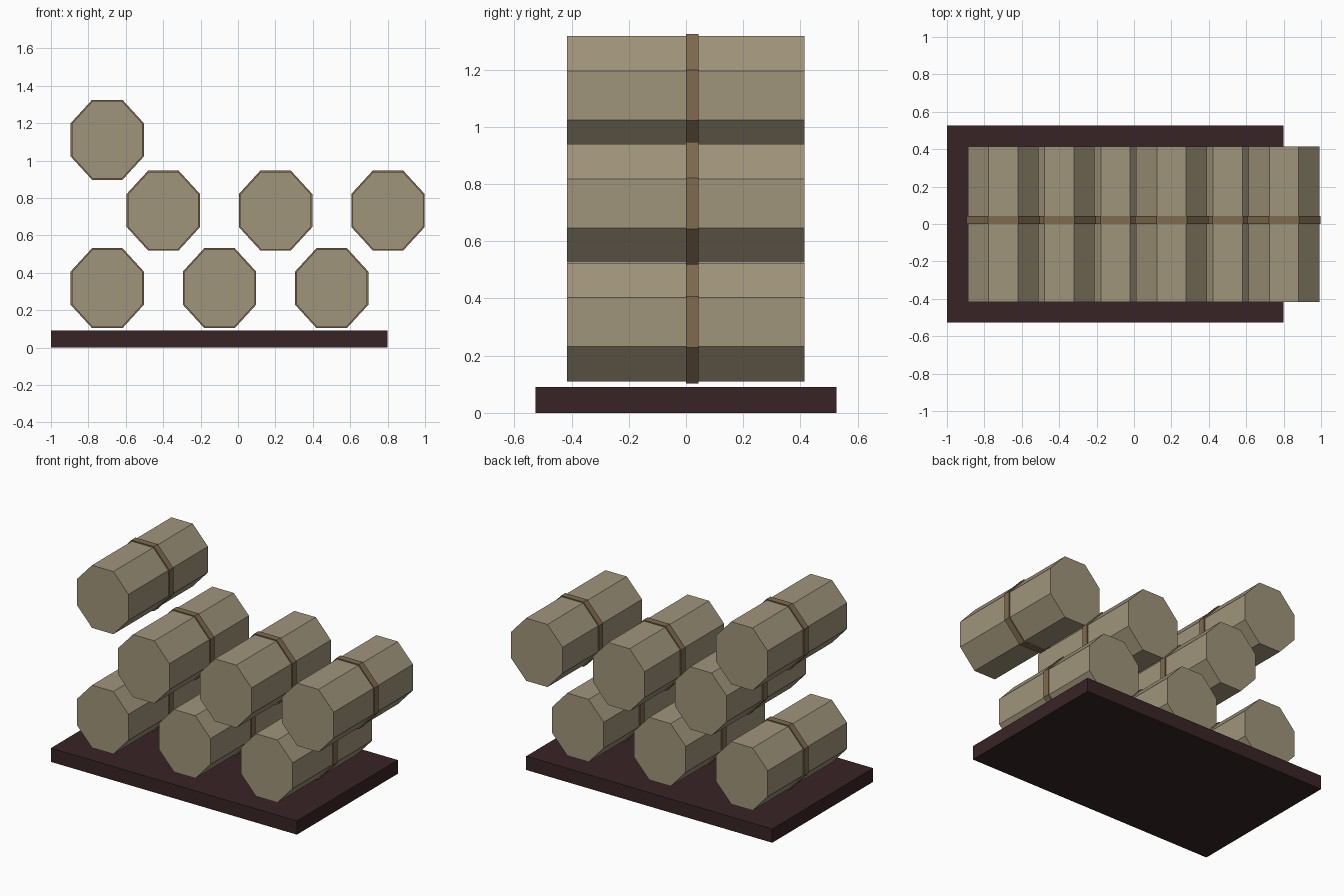
import bpy, math

if "Cube" in bpy.data.objects:
    bpy.data.objects.remove(bpy.data.objects["Cube"])


def material(name, rgb):
    m = bpy.data.materials.new(name)
    lin = [(c / 255 / 12.92) if c < 10 else ((c / 255 + 0.055) / 1.055) ** 2.4 for c in rgb]
    m.diffuse_color = (*lin, 1)
    m.use_nodes = True
    m.node_tree.nodes["Principled BSDF"].inputs["Base Color"].default_value = m.diffuse_color
    return m


WOOD = material("pale_wood", (160, 149, 123))
STRAP = material("brown_strap", (126, 106, 78))
DARK = material("dark_base", (57, 36, 37))


def octagon_prism(name, x, z, half_x, half_z, y0, y1, mat):
    """Eight-sided prism lying along y, flat sides facing up, down, left and right."""
    k = math.cos(math.pi / 8)
    bpy.ops.mesh.primitive_cylinder_add(vertices=8, radius=1 / k, depth=1)
    o = bpy.context.object
    o.name = name
    for v in o.data.vertices:
        a = math.atan2(v.co.y, v.co.x)
        # snap to octagon corners midway between the axes
        a = (math.floor(a / (math.pi / 4) + 1e-4) + 0.5) * math.pi / 4
        v.co = (half_x * math.cos(a) / k, y0 + (v.co.z + 0.5) * (y1 - y0), half_z * math.sin(a) / k)
    o.data.flip_normals()  # swapping y and z mirrors the mesh
    o.location = (x, 0, z)
    o.data.materials.append(mat)


# Base slab
bpy.ops.mesh.primitive_cube_add(size=1, location=(-0.1, 0, 0.0455))
base = bpy.context.object
base.name = "base_slab"
base.scale = (1.8, 1.054, 0.091)
base.data.materials.append(DARK)

# Stacked logs, each with a strap around the middle
rows = [(0.3175, (-0.699, -0.099, 0.501)),
        (0.7325, (-0.399, 0.201, 0.802)),
        (1.1105, (-0.699,))]
for r, (z, xs) in enumerate(rows):
    for i, x in enumerate(xs):
        octagon_prism(f"log_{r}_{i}", x, z, 0.189, 0.207, -0.416, 0.414, WOOD)
        octagon_prism(f"strap_{r}_{i}", x, z, 0.196, 0.214, 0.0, 0.043, STRAP)
